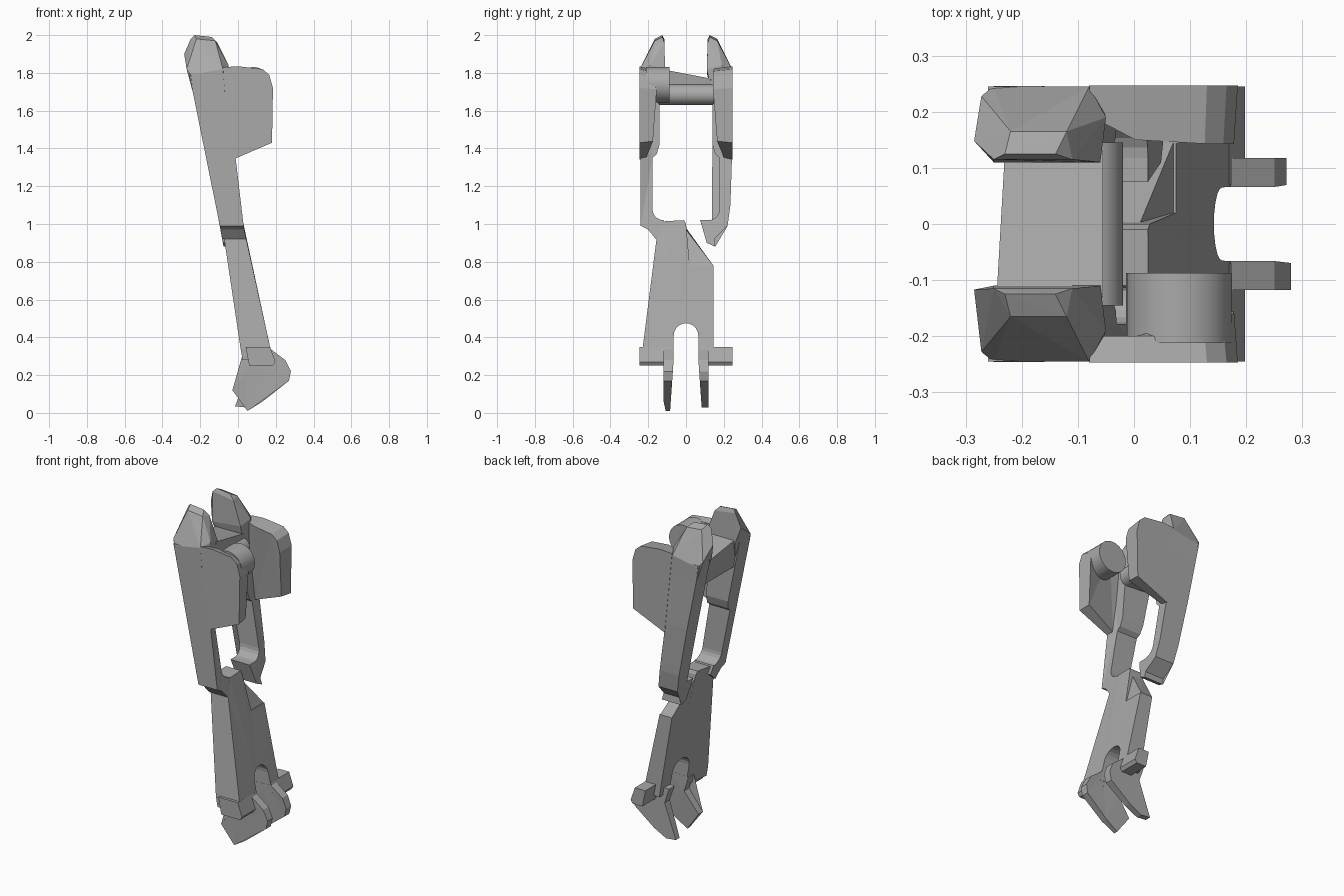
import bpy, bmesh, math
from mathutils import Vector

cube = bpy.data.objects.get("Cube")
if cube:
    bpy.data.objects.remove(cube)

grey = bpy.data.materials.new("mid grey")
grey.use_nodes = True
COLOUR = (0.4, 0.4, 0.4, 1)
grey.diffuse_color = COLOUR
grey.node_tree.nodes["Principled BSDF"].inputs["Base Color"].default_value = COLOUR

# Slanted side edges of the limb, as (z, x) stations
BACK_EDGE = [(0.25, 0.03), (0.36, 0.01), (0.96, -0.09), (1.9, -0.28)]
FRONT_EDGE = [(0.25, 0.19), (0.35, 0.17), (0.96, 0.035), (1.34, -0.03), (1.85, -0.07)]


def edge_x(stations, z):
    for (z0, x0), (z1, x1) in zip(stations, stations[1:]):
        if z <= z1:
            break
    return x0 + (x1 - x0) * (z - z0) / (z1 - z0)


def finish(name, bm):
    bmesh.ops.recalc_face_normals(bm, faces=bm.faces)
    mesh = bpy.data.meshes.new(name)
    bm.to_mesh(mesh)
    bm.free()
    mesh.materials.append(grey)
    ob = bpy.data.objects.new(name, mesh)
    bpy.context.collection.objects.link(ob)
    return ob


def hull(name, points):
    bm = bmesh.new()
    for p in points:
        bm.verts.new(p)
    res = bmesh.ops.convex_hull(bm, input=bm.verts)
    loose = [g for g in res["geom_interior"] if isinstance(g, bmesh.types.BMVert)]
    bmesh.ops.delete(bm, geom=loose, context="VERTS")
    bmesh.ops.dissolve_limit(bm, angle_limit=0.02, verts=bm.verts, edges=bm.edges)
    return finish(name, bm)


def bridge(name, ring_a, ring_b):
    """Solid between two matching outlines."""
    bm = bmesh.new()
    a = [bm.verts.new(p) for p in ring_a]
    b = [bm.verts.new(p) for p in ring_b]
    caps = [bm.faces.new(a), bm.faces.new(b[::-1])]
    for i in range(len(a)):
        j = (i + 1) % len(a)
        bm.faces.new((a[j], a[i], b[i], b[j]))
    bmesh.ops.triangulate(bm, faces=caps)
    return finish(name, bm)


def limb(name, outline, thinning=0.0):
    """Sideways (y, z) outline between the slanted edges, thinner toward the rear."""
    return bridge(name, [(edge_x(BACK_EDGE, z) + thinning * (y + 0.23), y, z) for y, z in outline],
                  [(edge_x(FRONT_EDGE, z), y, z) for y, z in outline])


def arc(cy, cz, r, start, end, n=8):
    angles = [math.radians(start + (end - start) * i / n) for i in range(n + 1)]
    return [(cy + r * math.cos(t), cz + r * math.sin(t)) for t in angles]


def rod(name, radius, length, location):
    """Smooth cylinder lying along y."""
    bpy.ops.mesh.primitive_cylinder_add(vertices=32, radius=radius, depth=length,
                                        location=location, rotation=(math.pi / 2, 0, 0))
    ob = bpy.context.object
    ob.name = name
    ob.data.materials.append(grey)
    bpy.ops.object.shade_smooth_by_angle()


# Upper arms with a stepped inside and a rounded inner elbow
UPPER = [(0.245, 1.8), (0.14, 1.8), (0.14, 1.42), (0.155, 1.37), (0.178, 1.35)]
ELBOW = arc(0.118, 1.08, 0.06, 0, -90, 5)
limb("rear_arm", UPPER + ELBOW + [(0.075, 1.02), (0.11, 0.9), (0.155, 0.88),
                                  (0.15, 0.92), (0.22, 0.99), (0.235, 1.1), (0.245, 1.4)])
limb("front_arm", [(-y, z) for y, z in UPPER + ELBOW +
                   [(0.1, 0.97), (0.16, 0.92), (0.2, 0.97), (0.24, 0.99)]])

# Pointed shoulders
for name, s, tip in (("front", -1, 0.117), ("rear", 1, 0.148)):
    hull(name + "_shoulder", [(x, s * y, z) for x, y, z in (
        (-0.285, tip, 1.9), (-0.25, 0.115, 1.98), (-0.23, 0.125, 2.0),
        (-0.14, 0.125, 1.99), (-0.11, 0.115, 1.96), (-0.22, 0.165, 1.98),
        (-0.12, 0.165, 1.97), (-0.272, 0.228, 1.82), (-0.25, 0.246, 1.79),
        (-0.08, 0.245, 1.82), (-0.05, 0.19, 1.84), (-0.06, 0.11, 1.82), (-0.25, 0.11, 1.8),
        (-0.24, 0.245, 1.7), (-0.07, 0.245, 1.7), (-0.23, 0.14, 1.7), (-0.06, 0.14, 1.68))])

# Side guards hanging forward from the arms, thinning toward the lower edge
GUARD = [(-0.08, 1.83), (0.0, 1.835), (0.13, 1.82), (0.165, 1.79), (0.185, 1.72),
         (0.18, 1.43), (-0.03, 1.34)]


def guard(name, outer, inner):
    mid = Vector((0.05, 1.6))
    inner_ring = [mid + (Vector(p) - mid) * 0.95 for p in GUARD]
    return bridge(name, [(x, outer, z) for x, z in GUARD],
                  [(x, y, z) for (x, z), y in zip(inner_ring, inner)])


guard("front_guard", -0.247, [-0.2, -0.2, -0.2, -0.19, -0.155, -0.175, -0.21])
guard("rear_guard", 0.247, [0.19, 0.15, 0.143, 0.143, 0.143, 0.165, 0.2])

# Round drum on the inside of the front guard
rod("drum", 0.094, 0.125, (0.08, -0.1495, 1.737))

# Crossbar: round leading rod with a twisted, overhanging panel behind it
rod("crossbar_rod", 0.055, 0.29, (-0.075, 0, 1.685))
hull("crossbar_panel", [(x, s * 0.145, z) for s in (-1, 1)
                        for x, z in ((-0.22, 1.64), (-0.075, 1.63), (-0.075, 1.74))] +
     [(-0.245, -0.13, 1.82), (-0.055, -0.13, 1.82), (-0.23, 0.13, 1.77), (-0.055, 0.13, 1.77)])

# Lower leg with an arched slot
limb("lower_leg", [(0.145, 0.78), (0.02, 0.78), (0.0, 1.0), (-0.01, 1.02), (-0.11, 1.015),
                   (-0.155, 0.93), (-0.23, 0.34), (-0.23, 0.28), (-0.068, 0.28)] +
     arc(0, 0.41, 0.065, 180, 0, 10) + [(0.068, 0.28), (0.145, 0.28)], thinning=0.14)
hull("leg_shoulder", [(edge_x(BACK_EDGE, z) + 0.14 * (y + 0.23), y, z) for y, z in
                      ((0.0, 0.98), (0.1, 0.82), (0.145, 0.78), (0.0, 0.78))] +
     [(0.07, 0.145, 0.78), (0.07, 0.0, 0.78), (0.03, 0.1, 0.82), (0.01, 0.0, 0.97)])

# Ankle pegs, slimmer at the rear, and toes
TOE_TOP = [(0.06, 0.24), (0.03, 0.33), (0.17, 0.34), (0.25, 0.28)]
FRONT_TIP = [(0.28, 0.22), (0.27, 0.17), (0.13, 0.06), (0.05, 0.01), (-0.03, 0.12)]
REAR_TIP = [(0.272, 0.22), (0.26, 0.17), (0.13, 0.07), (0.05, 0.028), (-0.015, 0.035)]
for name, s, back, tip in (("front", -1, 0.04, FRONT_TIP), ("rear", 1, 0.1, REAR_TIP)):
    hull(name + "_peg", [(x, s * y, z) for y in (0.07, 0.245) for x, z in
                         ((back, 0.35), (0.17, 0.35), (0.198, 0.27), (0.185, 0.25),
                          (back + 0.02, 0.25))])
    bridge(name + "_toe", [(x, s * (0.118 - 0.01 * (z < 0.02)), z) for x, z in TOE_TOP + tip],
           [(x, s * (0.066 + 0.07 * max(0, 0.27 - z)), z) for x, z in TOE_TOP + tip])
